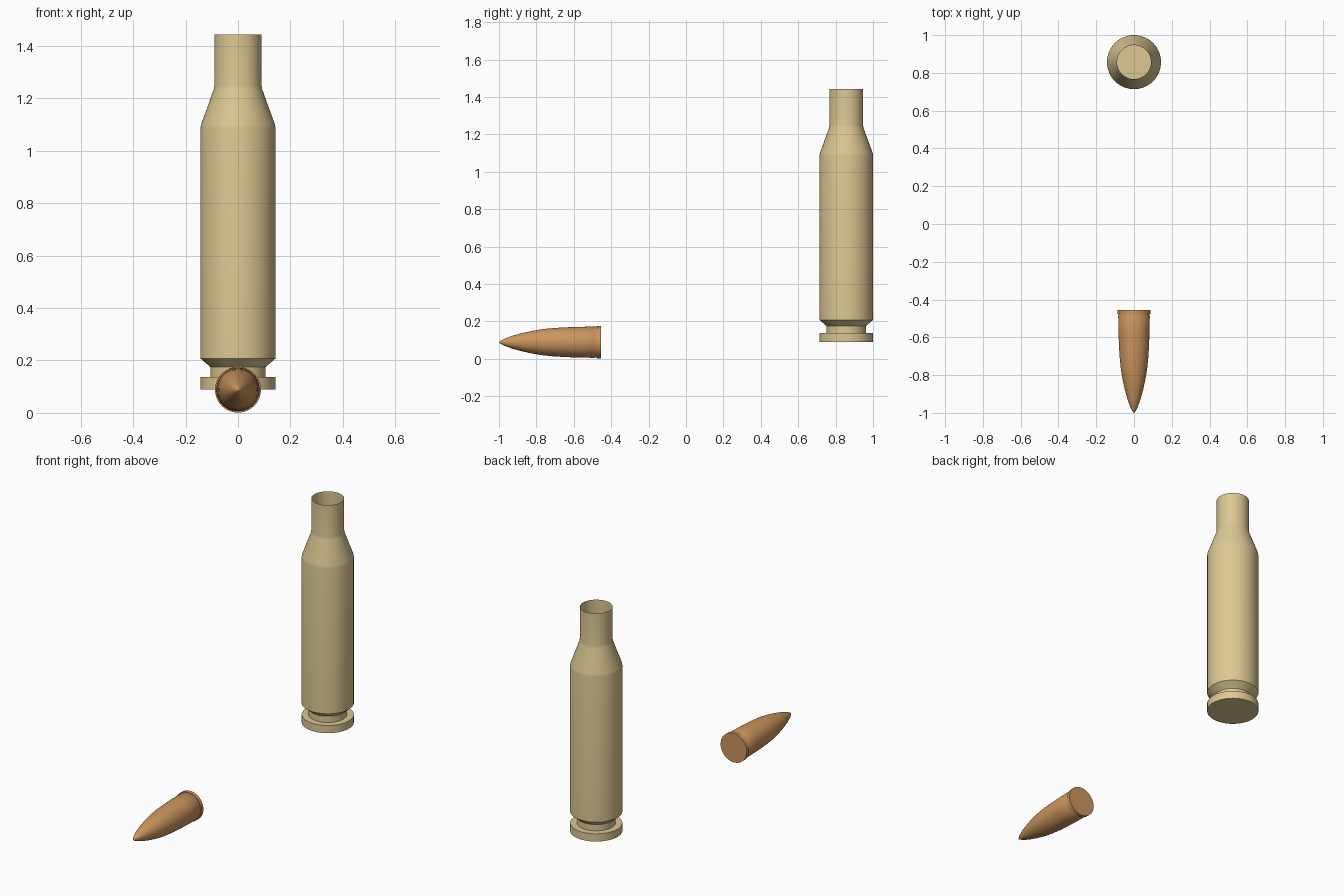
import bpy, bmesh, math
from mathutils import Matrix, Vector

if "Cube" in bpy.data.objects:
    bpy.data.objects.remove(bpy.data.objects["Cube"])


def material(name, color):
    m = bpy.data.materials.new(name)
    m.diffuse_color = color
    m.use_nodes = True
    m.node_tree.nodes["Principled BSDF"].inputs["Base Color"].default_value = m.diffuse_color
    return m


def lathe(name, profile, matrix, mat, sides=64):
    """Revolve (radius, height) points round local z; radius 0 closes an end."""
    bm = bmesh.new()
    rings = []
    for r, h in profile:
        n = sides if r > 0 else 1
        rings.append([bm.verts.new((r * math.cos(2 * math.pi * i / n),
                                    r * math.sin(2 * math.pi * i / n), h))
                      for i in range(n)])
    for a, b in zip(rings, rings[1:]):
        for i in range(sides):
            j = (i + 1) % sides
            loop = [a[i % len(a)], a[j % len(a)], b[j % len(b)], b[i % len(b)]]
            bm.faces.new(list(dict.fromkeys(loop)))
    bm.normal_update()
    me = bpy.data.meshes.new(name)
    bm.to_mesh(me)
    bm.free()
    me.transform(matrix)
    me.materials.append(mat)
    ob = bpy.data.objects.new(name, me)
    bpy.context.collection.objects.link(ob)
    bpy.ops.object.select_all(action='DESELECT')
    ob.select_set(True)
    bpy.context.view_layer.objects.active = ob
    bpy.ops.object.shade_smooth_by_angle(angle=math.radians(30))
    return ob


brass = material("brass", (0.72, 0.58, 0.29, 1))
copper = material("copper", (0.60, 0.30, 0.11, 1))

# Standing case: base disc, rim, groove, body, shoulder and open neck
case_profile = [(0, 0.09), (0.143, 0.09), (0.143, 0.137), (0.105, 0.137),
                (0.105, 0.175), (0.143, 0.207), (0.143, 1.085), (0.141, 1.1),
                (0.092, 1.235), (0.09, 1.25), (0.09, 1.443)]
lathe("case", case_profile, Matrix.Translation((0, 0.857, 0)), brass)

# Lying tip: flat base with a raised band, then a curved taper to a point
tip_profile = [(0, 0), (0.0875, 0), (0.0875, 0.021), (0.083, 0.021),
               (0.083, 0.035), (0.0835, 0.036), (0.082, 0.12), (0.0795, 0.19),
               (0.076, 0.25), (0.070, 0.31), (0.061, 0.365), (0.049, 0.42),
               (0.034, 0.475), (0.018, 0.518), (0.006, 0.54), (0, 0.545)]
lay_down = Matrix.Translation((0, -0.455, 0.0885)) @ Matrix.Rotation(math.pi / 2, 4, 'X')
lathe("pointed_tip", tip_profile, lay_down, copper)
